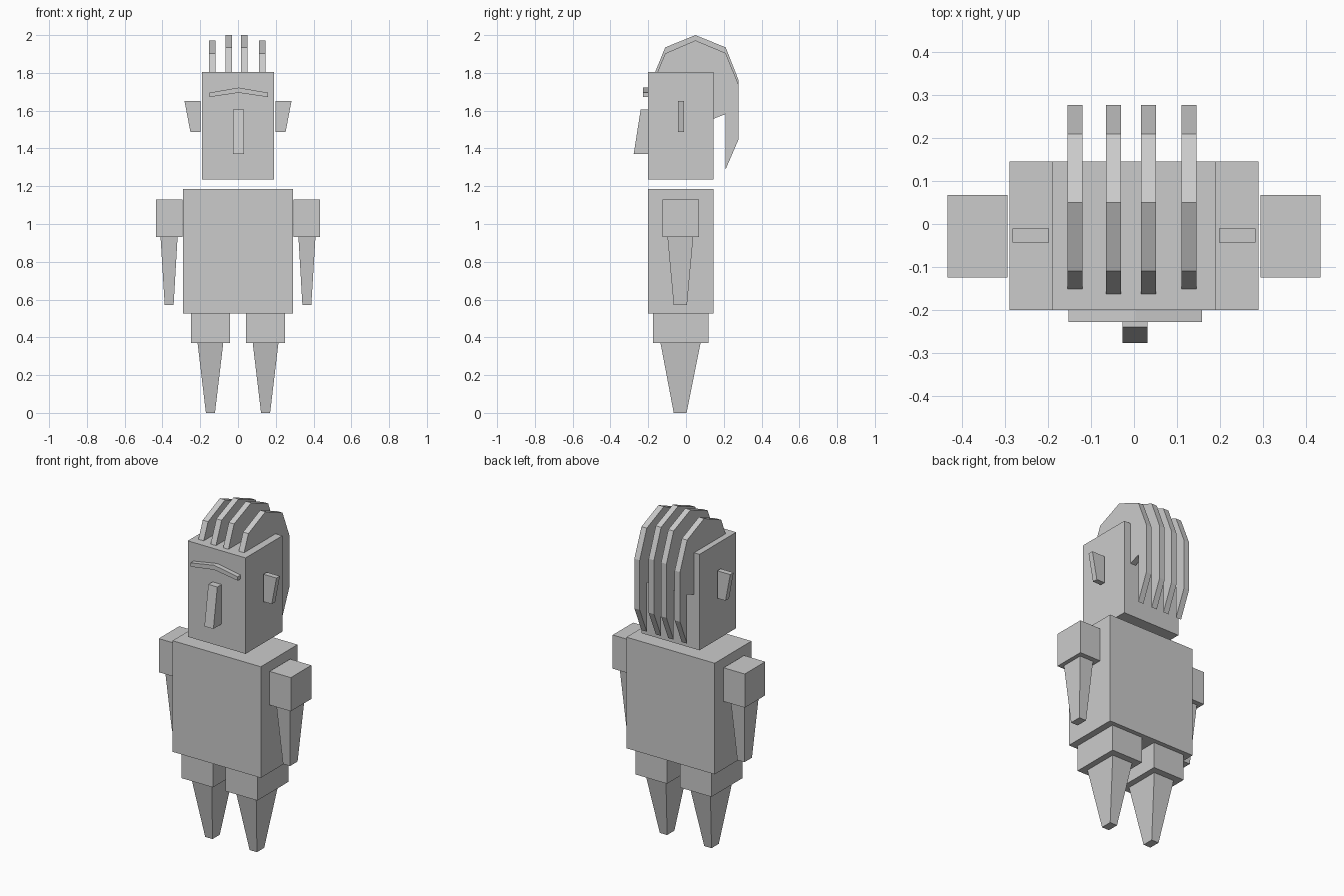
import bpy

if "Cube" in bpy.data.objects:
    bpy.data.objects.remove(bpy.data.objects["Cube"])


def make(name, verts, faces):
    mesh = bpy.data.meshes.new(name)
    mesh.from_pydata(verts, [], faces)
    mesh.update()
    obj = bpy.data.objects.new(name, mesh)
    bpy.context.collection.objects.link(obj)
    return obj


def taper(name, bottom, top, z0, z1, side=1):
    """Block between two rectangles (x0, x1, y0, y1); side=-1 mirrors it in x."""
    verts = []
    for (x0, x1, y0, y1), z in ((bottom, z0), (top, z1)):
        if side < 0:
            x0, x1 = -x1, -x0
        verts += [(x0, y0, z), (x1, y0, z), (x1, y1, z), (x0, y1, z)]
    return make(name, verts, [(3, 2, 1, 0), (4, 5, 6, 7), (0, 1, 5, 4),
                              (1, 2, 6, 5), (2, 3, 7, 6), (3, 0, 4, 7)])


def box(name, rect, z0, z1, side=1):
    return taper(name, rect, rect, z0, z1, side)


def prism(name, front, back):
    """Solid between two matching outlines, listed anticlockwise seen from the front outline."""
    n = len(front)
    sides = [(i, i + n, (i + 1) % n + n, (i + 1) % n) for i in range(n)]
    return make(name, front + back,
                [tuple(range(n)), tuple(reversed(range(n, 2 * n)))] + sides)


# Torso and head
box("torso", (-0.29, 0.29, -0.2, 0.145), 0.525, 1.185)
box("head", (-0.19, 0.19, -0.2, 0.145), 1.235, 1.805)

# Limbs and ears, mirrored
for label, s in (("left", 1), ("right", -1)):
    box(label + "_shoulder", (0.295, 0.434, -0.124, 0.068), 0.93, 1.13, s)
    taper(label + "_arm", (0.341, 0.388, -0.065, 0.005),
          (0.32, 0.41, -0.098, 0.038), 0.57, 0.93, s)
    box(label + "_hip", (0.042, 0.25, -0.175, 0.118), 0.37, 0.525, s)
    taper(label + "_leg", (0.122, 0.17, -0.065, 0.003),
          (0.078, 0.214, -0.135, 0.077), 0.0, 0.37, s)
    taper(label + "_ear", (0.198, 0.252, -0.043, -0.011),
          (0.198, 0.283, -0.043, -0.011), 1.487, 1.65, s)

# Nose, sloping outward to the bottom
taper("nose", (-0.027, 0.032, -0.277, -0.2), (-0.027, 0.032, -0.24, -0.2), 1.37, 1.605)

# Arched brow
arch = [(-0.152, 1.672), (0.003, 1.695), (0.158, 1.672),
        (0.158, 1.695), (0.003, 1.722), (-0.152, 1.695)]
prism("brow", [(x, -0.228, z) for x, z in arch], [(x, -0.2, z) for x, z in arch])

# Four hair fins: (y, z) crests, outer pair slightly lower
tall = [(-0.163, 1.805), (-0.11, 1.935), (0.05, 2.0), (0.21, 1.935), (0.277, 1.765)]
low = [(-0.151, 1.805), (-0.11, 1.903), (0.05, 1.972), (0.21, 1.905), (0.277, 1.74)]
tail = [(0.277, 1.445), (0.21, 1.29), (0.21, 1.582), (0.145, 1.557), (0.145, 1.805)]
for i, (x, crest) in enumerate(((-0.137, low), (-0.048, tall), (0.034, tall), (0.128, low))):
    outline = list(reversed(crest + tail))
    prism("hair_fin_%d" % (i + 1), [(x + 0.0175, y, z) for y, z in outline],
          [(x - 0.0175, y, z) for y, z in outline])
